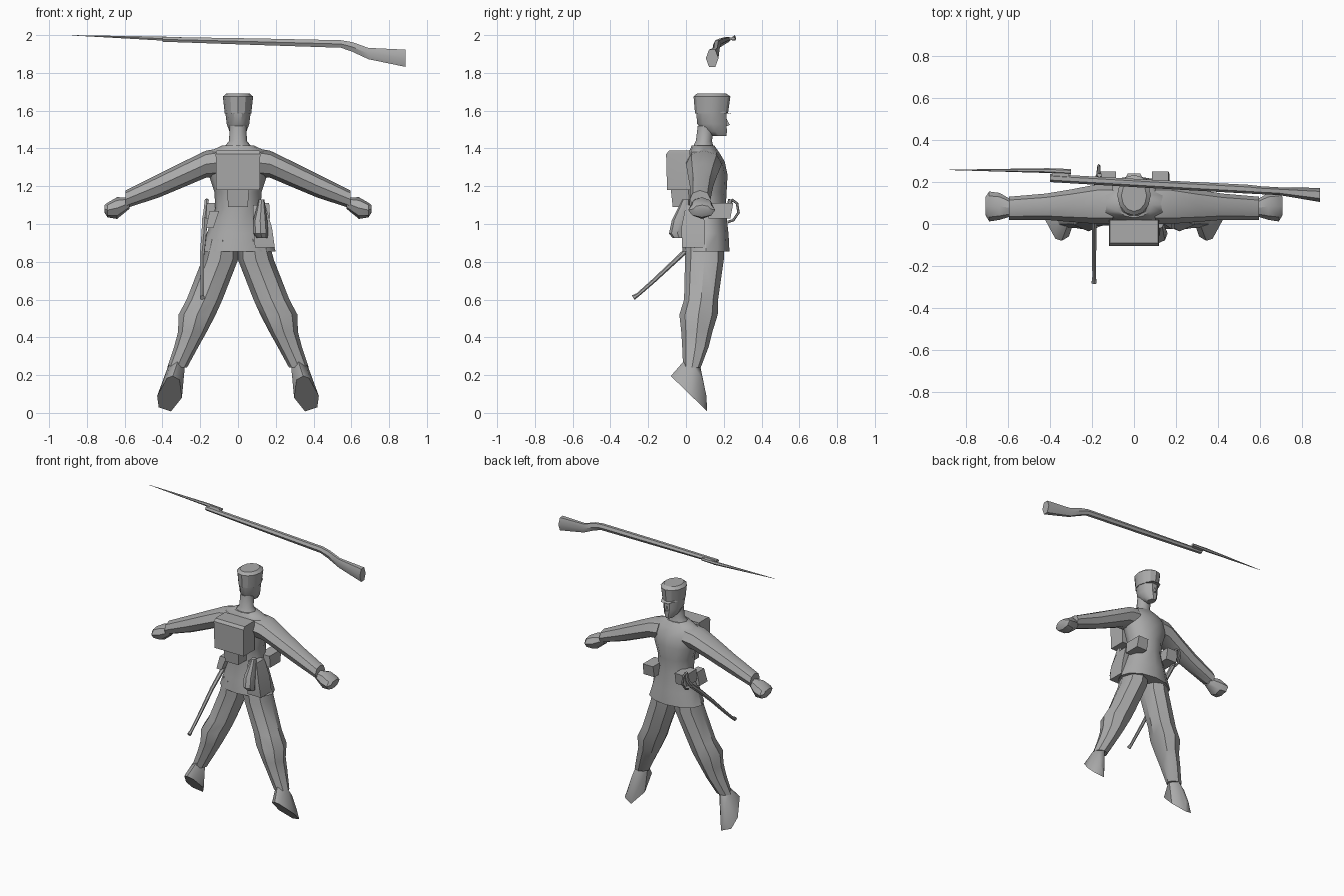
import bpy, bmesh, math
from mathutils import Vector

grey = bpy.data.materials.new("plain_grey")
grey.diffuse_color = (0.4, 0.4, 0.4, 1)


def finish(name, bm, angle=40):
    bmesh.ops.recalc_face_normals(bm, faces=bm.faces)
    me = bpy.data.meshes.new(name)
    bm.to_mesh(me)
    bm.free()
    me.materials.append(grey)
    ob = bpy.data.objects.new(name, me)
    bpy.context.collection.objects.link(ob)
    bpy.ops.object.select_all(action='DESELECT')
    ob.select_set(True)
    bpy.context.view_layer.objects.active = ob
    bpy.ops.object.shade_smooth_by_angle(angle=math.radians(angle))
    return ob


def bridge(name, rings, angle=40):
    """Skin a list of point rings and cap both ends."""
    bm = bmesh.new()
    vs = [[bm.verts.new(p) for p in r] for r in rings]
    n = len(vs[0])
    for a, b in zip(vs, vs[1:]):
        for i in range(n):
            j = (i + 1) % n
            bm.faces.new((a[i], a[j], b[j], b[i]))
    bm.faces.new(vs[0])
    bm.faces.new(vs[-1])
    return finish(name, bm, angle)


def loft(name, rows, axis='z', n=10, side=1, angle=40):
    """Rows: station, then low/high extents on the other two axes."""
    rings = []
    off, k = (math.pi / 4, math.sqrt(2)) if n == 4 else (0, 1)
    for s, a0, a1, b0, b1 in rows:
        ring = []
        for i in range(n):
            t = off + 2 * math.pi * i / n
            a = (a0 + a1) / 2 + (a1 - a0) / 2 * k * math.cos(t)
            b = (b0 + b1) / 2 + (b1 - b0) / 2 * k * math.sin(t)
            p = (a, b, s) if axis == 'z' else (s, a, b)
            ring.append((p[0] * side, p[1], p[2]))
        rings.append(ring)
    return bridge(name, rings, angle)


def tube(name, pts, radii, n=6):
    """Round bar along a path in the y-z direction."""
    pts = [Vector(p) for p in pts]
    rings = []
    for i, p in enumerate(pts):
        d = (pts[min(i + 1, len(pts) - 1)] - pts[max(i - 1, 0)]).normalized()
        u = d.cross(Vector((1, 0, 0))).normalized()
        v = d.cross(u)
        rings.append([p + radii[i] * (u * math.cos(2 * math.pi * k / n) +
                                      v * math.sin(2 * math.pi * k / n)) for k in range(n)])
    return bridge(name, rings)


def hull(name, pts, side=1):
    bm = bmesh.new()
    for x, y, z in pts:
        bm.verts.new((x * side, y, z))
    bmesh.ops.convex_hull(bm, input=bm.verts)
    return finish(name, bm)


# coat with flared skirt, shoulders and neck
loft("coat", [
    (0.855, -0.20, 0.20, -0.02, 0.23), (0.95, -0.165, 0.165, -0.01, 0.225),
    (1.08, -0.12, 0.12, 0.01, 0.21), (1.17, -0.125, 0.125, 0.0, 0.215),
    (1.26, -0.155, 0.155, -0.005, 0.22), (1.33, -0.17, 0.17, -0.005, 0.205),
    (1.38, -0.16, 0.16, 0.015, 0.175), (1.415, -0.085, 0.085, 0.03, 0.15)], n=12)
loft("neck", [(1.40, -0.08, 0.08, 0.03, 0.15), (1.44, -0.047, 0.047, 0.05, 0.14),
              (1.52, -0.045, 0.045, 0.06, 0.15)])

# head, nose and cap
loft("head", [
    (1.465, -0.025, 0.025, 0.14, 0.215), (1.49, -0.045, 0.045, 0.09, 0.22),
    (1.53, -0.06, 0.06, 0.055, 0.218), (1.60, -0.068, 0.068, 0.05, 0.218)])
hull("nose", [(-0.012, 0.21, 1.515), (0.012, 0.21, 1.515), (0, 0.232, 1.525), (0, 0.21, 1.565)])
loft("cap", [(1.585, -0.07, 0.07, 0.048, 0.222), (1.675, -0.08, 0.08, 0.04, 0.235),
             (1.692, -0.06, 0.06, 0.06, 0.21)], n=12, angle=30)
hull("cap_visor", [(-0.06, 0.17, 1.605), (0.06, 0.17, 1.605), (-0.06, 0.18, 1.588),
                   (0.06, 0.18, 1.588), (-0.03, 0.24, 1.583), (0.03, 0.24, 1.583)])

for side, word in ((1, "right"), (-1, "left")):
    # sleeves and closed hands
    loft(word + "_sleeve", [
        (0.10, 0.0, 0.19, 1.25, 1.40), (0.17, 0.0, 0.19, 1.245, 1.388),
        (0.30, 0.01, 0.165, 1.19, 1.325), (0.42, 0.02, 0.145, 1.14, 1.265),
        (0.595, 0.02, 0.13, 1.083, 1.178)], 'x', 8, side)
    loft(word + "_hand", [
        (0.575, 0.04, 0.11, 1.08, 1.14), (0.64, 0.02, 0.148, 1.027, 1.142),
        (0.69, 0.012, 0.155, 1.035, 1.113), (0.707, 0.04, 0.13, 1.06, 1.10)], 'x', 8, side)
    # trousers with bulged knee, tapering to the ankle
    loft(word + "_leg", [
        (0.92, 0.0, 0.16, 0.0, 0.20), (0.81, 0.0, 0.19, -0.005, 0.20),
        (0.60, 0.082, 0.272, -0.01, 0.17), (0.52, 0.118, 0.315, -0.035, 0.168),
        (0.43, 0.165, 0.317, -0.025, 0.14), (0.35, 0.21, 0.338, -0.02, 0.12),
        (0.24, 0.27, 0.375, -0.015, 0.078)], 'z', 8, side)
    # boots with toes hanging down
    sole = [(0.31, 0.175), (0.345, 0.195), (0.375, 0.185), (0.428, 0.09),
            (0.42, 0.03), (0.355, 0.008), (0.297, 0.08)]
    hull(word + "_boot",
         [(x, -0.075 + (0.19 - z) * 1.03, z) for x, z in sole] +
         [(0.28, 0.03, 0.26), (0.32, -0.015, 0.27), (0.365, 0.03, 0.26), (0.32, 0.075, 0.25),
          (0.335, 0.08, 0.19), (0.37, 0.08, 0.19), (0.36, 0.108, 0.09), (0.385, 0.108, 0.09)], side)
    # cartridge pouch on the belt front
    loft(word + "_belt_pouch", [(1.03, 0.085, 0.17, 0.12, 0.235),
                                (1.11, 0.085, 0.165, 0.12, 0.25)], 'z', 4, side)

# backpack and small pouch below it
loft("backpack", [(1.18, -0.115, 0.115, -0.10, 0.02), (1.37, -0.118, 0.118, -0.105, 0.02),
                  (1.388, -0.115, 0.115, -0.09, 0.02)], n=4)
loft("back_pouch", [(1.09, -0.052, 0.052, -0.07, 0.03), (1.18, -0.058, 0.058, -0.08, 0.02)], n=4)

# hip bag and water bottle
loft("hip_bag", [(0.875, 0.09, 0.195, -0.02, 0.10), (0.98, 0.08, 0.18, -0.025, 0.10),
                 (1.10, 0.08, 0.145, 0.0, 0.09)], n=4)
loft("water_bottle", [(0.925, 0.10, 0.155, -0.07, 0.0), (0.95, 0.08, 0.16, -0.09, 0.0),
                      (1.02, 0.08, 0.155, -0.075, 0.01), (1.09, 0.10, 0.145, -0.04, 0.02),
                      (1.13, 0.108, 0.14, -0.02, 0.02)], n=8)
# haversack on the other hip
loft("small_side_bag", [(0.98, -0.17, -0.13, 0.0, 0.09), (1.07, -0.15, -0.10, 0.01, 0.09)], n=4)

# sword: scabbard, grip and hand guard
tube("scabbard", [(-0.19, -0.28, 0.61), (-0.19, -0.255, 0.625), (-0.19, -0.17, 0.70),
                  (-0.19, -0.02, 0.84), (-0.18, 0.10, 0.95), (-0.175, 0.20, 1.03)],
     [0.014, 0.01, 0.011, 0.013, 0.015, 0.016])
tube("sword_grip", [(-0.175, 0.19, 1.025), (-0.17, 0.225, 1.07), (-0.165, 0.235, 1.13)],
     [0.016, 0.014, 0.012])
tube("hand_guard", [(-0.172, 0.22, 1.01), (-0.172, 0.25, 1.02), (-0.168, 0.278, 1.06),
                    (-0.165, 0.27, 1.11), (-0.165, 0.24, 1.13)], [0.007] * 5)

# rifle: barrel running into the shoulder stock, with bayonet
loft("rifle", [
    (-0.40, 0.20, 0.238, 1.963, 1.992), (0.10, 0.17, 0.21, 1.945, 1.985),
    (0.545, 0.145, 0.187, 1.93, 1.976), (0.605, 0.142, 0.18, 1.908, 1.967),
    (0.69, 0.138, 0.175, 1.868, 1.937), (0.886, 0.105, 0.172, 1.825, 1.93)], 'x', 6)
loft("bayonet", [
    (-0.88, 0.257, 0.259, 1.998, 2.0), (-0.41, 0.243, 0.266, 1.97, 1.994),
    (-0.30, 0.236, 0.262, 1.972, 1.99)], 'x', 6)
hull("bayonet_mount", [(x, y, z) for x in (-0.39, -0.31) for y in (0.215, 0.25)
                       for z in (1.973, 1.987)])
